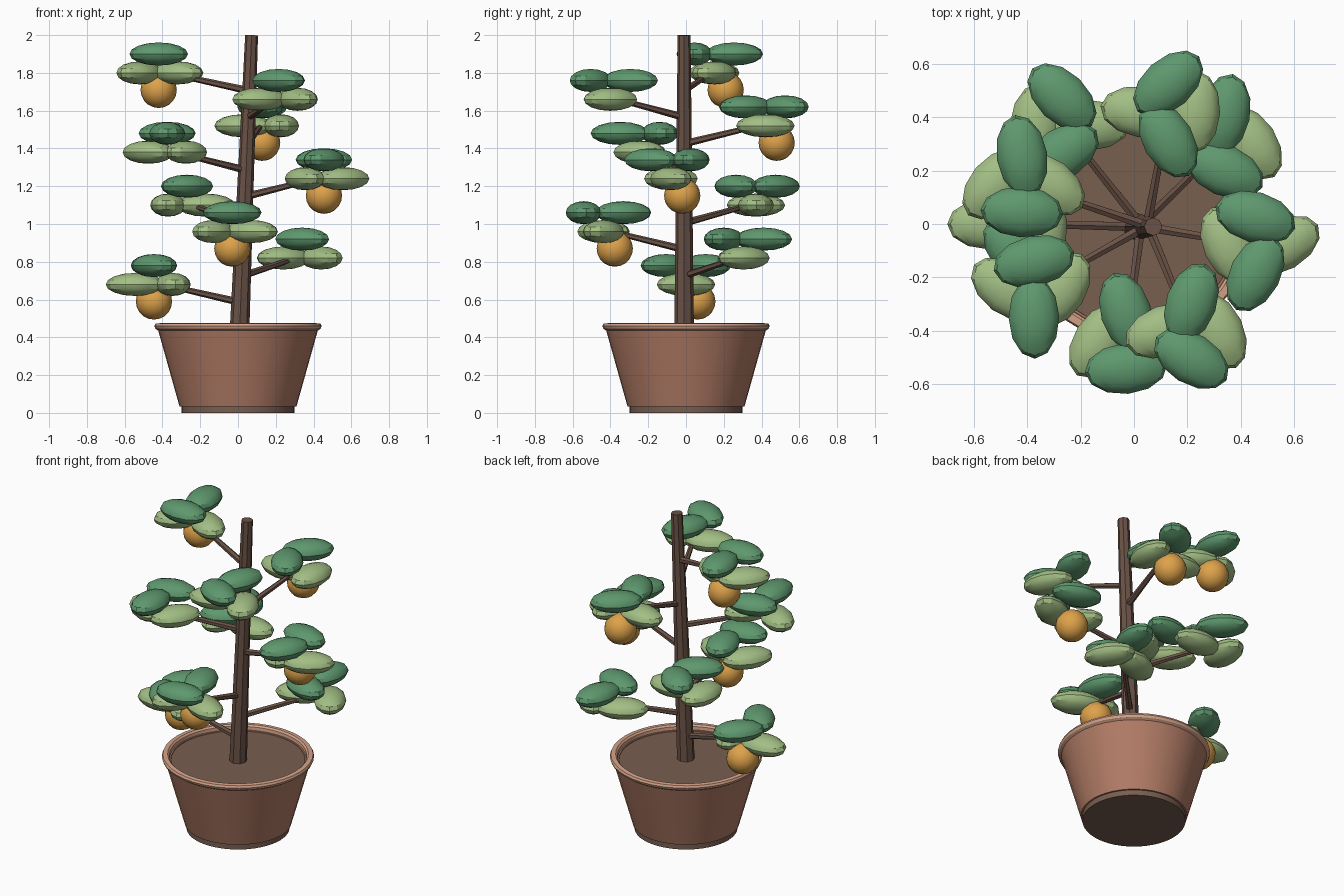
import bpy, bmesh, math
from mathutils import Vector, Matrix

cube = bpy.data.objects.get("Cube")
if cube:
    bpy.data.objects.remove(cube, do_unlink=True)


def material(name, *rgb):
    col = [(c / 255 / 12.92 if c < 11 else ((c / 255 + 0.055) / 1.055) ** 2.4) for c in rgb] + [1.0]
    m = bpy.data.materials.new(name)
    m.use_nodes = True
    m.diffuse_color = col
    m.node_tree.nodes["Principled BSDF"].inputs["Base Color"].default_value = col
    return m


TERRACOTTA = material("terracotta", 178, 124, 102)
RIM = material("pale terracotta", 214, 164, 138)
SOIL = material("soil brown", 120, 94, 80)
BARK = material("bark brown", 106, 82, 70)
DARK = material("dark leaf green", 94, 152, 110)
LIGHT = material("light leaf green", 162, 190, 132)
FRUIT = material("orange fruit", 222, 162, 74)


def finish(name, bm, mat, angle=30):
    bmesh.ops.recalc_face_normals(bm, faces=bm.faces)
    mesh = bpy.data.meshes.new(name)
    bm.to_mesh(mesh)
    bm.free()
    mesh.materials.append(mat)
    ob = bpy.data.objects.new(name, mesh)
    bpy.context.collection.objects.link(ob)
    bpy.ops.object.select_all(action='DESELECT')
    ob.select_set(True)
    bpy.context.view_layer.objects.active = ob
    bpy.ops.object.shade_smooth_by_angle(angle=math.radians(angle))
    return ob


def lathe(name, profile, mat, closed=False, steps=40):
    """Spin a profile of (radius, height) points around the z axis."""
    bm = bmesh.new()
    vs = [bm.verts.new((r, 0, z)) for r, z in profile]
    pairs = list(zip(vs, vs[1:])) + ([(vs[-1], vs[0])] if closed else [])
    edges = [bm.edges.new(p) for p in pairs]
    bmesh.ops.spin(bm, geom=vs + edges, axis=(0, 0, 1), cent=(0, 0, 0),
                   steps=steps, angle=math.tau)
    bmesh.ops.remove_doubles(bm, verts=bm.verts, dist=0.0001)
    return finish(name, bm, mat)


def rod(name, start, end, r1, r2, sides, mat):
    """Tapered rod between two points."""
    a, b = Vector(start), Vector(end)
    turn = (b - a).to_track_quat('Z', 'Y').to_matrix().to_4x4()
    bm = bmesh.new()
    bmesh.ops.create_cone(bm, cap_ends=True, segments=sides, radius1=r1, radius2=r2,
                          depth=(b - a).length,
                          matrix=Matrix.Translation((a + b) / 2) @ turn)
    return finish(name, bm, mat)


def ball(name, centre, size, yaw, mat, segments=12, rings=8):
    bm = bmesh.new()
    m = (Matrix.Translation(centre) @ Matrix.Rotation(math.radians(yaw), 4, 'Z')
         @ Matrix.Diagonal((*size, 1)))
    bmesh.ops.create_uvsphere(bm, u_segments=segments, v_segments=rings, radius=1, matrix=m)
    return finish(name, bm, mat)


# Pot
lathe("pot_foot", [(0, 0), (0.30, 0), (0.30, 0.04), (0, 0.04)], SOIL)
lathe("pot_body", [(0, 0.035), (0.31, 0.035), (0.425, 0.445), (0.39, 0.445), (0.38, 0.40)], TERRACOTTA)
lathe("pot_rim", [(0.425, 0.437), (0.437, 0.445), (0.443, 0.46), (0.437, 0.473),
                  (0.41, 0.475), (0.40, 0.465), (0.395, 0.42)], RIM, closed=True)
lathe("soil", [(0, 0.44), (0.398, 0.44), (0.385, 0.40), (0, 0.40)], SOIL)

# Trunk
BASE, TOP = Vector((0.008, -0.01, 0.43)), Vector((0.072, -0.01, 2.0))
rod("trunk", BASE, TOP, 0.052, 0.034, 8, BARK)


def trunk_at(z):
    return BASE.lerp(TOP, (z - BASE.z) / (TOP.z - BASE.z))


# Leaf layout in a cluster: offset, starting yaw, material
LEAVES = [
    ("light_leaf_right", (0.10, 0, 0), -85, LIGHT),
    ("light_leaf_left", (-0.10, 0, 0), 0, LIGHT),
    ("dark_leaf_back", (0, 0.105, 0.10), 50, DARK),
    ("dark_leaf_front", (0, -0.105, 0.10), 128, DARK),
]

# Branches climb the trunk, each carrying a leaf cluster; every other one bears fruit
CLUSTERS = [(-0.445, 0.0), (0.34, 0.305), (-0.03, -0.437), (-0.27, 0.37), (0.455, -0.08),
            (-0.375, -0.245), (0.128, 0.42), (0.215, -0.40), (-0.42, 0.15)]
for i, (x, y) in enumerate(CLUSTERS):
    centre = Vector((x, y, 0.68 + 0.14 * i))
    rod(f"branch_{i + 1}", trunk_at(centre.z - 0.095), centre + Vector((0, 0, 0.01)),
        0.02, 0.013, 6, BARK)
    for name, offset, yaw, mat in LEAVES:
        ball(f"{name}_{i + 1}", centre + Vector(offset), (0.155, 0.095, 0.061),
             yaw + math.degrees(0.5) * i, mat)
    if i % 2 == 0:
        ball(f"fruit_{i + 1}", centre + Vector((0, 0.06, -0.09)), (0.096,) * 3, 0, FRUIT, 16, 10)
